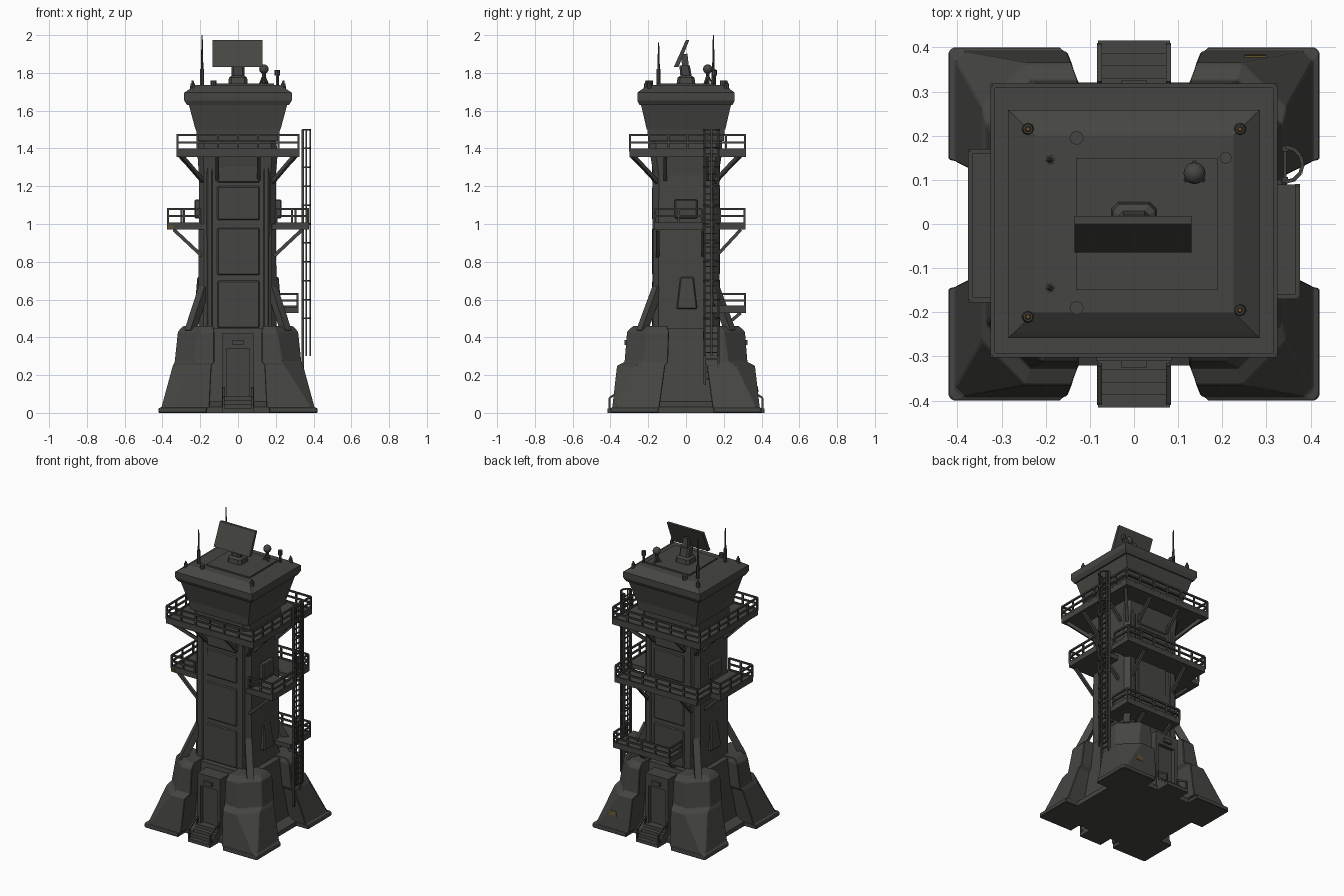
import bpy, bmesh
from math import sin, cos, pi
from mathutils import Vector, Matrix

cube = bpy.data.objects.get("Cube")
if cube:
    bpy.data.objects.remove(cube)


def material(name, rgb):
    m = bpy.data.materials.new(name)
    m.use_nodes = True
    m.diffuse_color = (*rgb, 1)
    bsdf = m.node_tree.nodes["Principled BSDF"]
    bsdf.inputs["Base Color"].default_value = (*rgb, 1)
    bsdf.inputs["Roughness"].default_value = 0.9
    return m


STONE = material("dark grey concrete", (0.06, 0.06, 0.055))
METAL = material("dark grey metal", (0.055, 0.055, 0.05))
AMBER = material("dull amber", (0.13, 0.085, 0.03))


def finish(name, bm, mat=STONE, bevel=0, smooth=False):
    bmesh.ops.recalc_face_normals(bm, faces=bm.faces)
    me = bpy.data.meshes.new(name)
    bm.to_mesh(me)
    bm.free()
    me.materials.append(mat)
    ob = bpy.data.objects.new(name, me)
    bpy.context.collection.objects.link(ob)
    if bevel:
        mod = ob.modifiers.new("Bevel", "BEVEL")
        mod.width, mod.segments = bevel, 1
    if smooth:
        bpy.context.view_layer.objects.active = ob
        ob.select_set(True)
        bpy.ops.object.shade_smooth_by_angle()
        ob.select_set(False)


def rect(x0, x1, y0, y1, cut=0):
    """Rectangle outline, with optional cut corners."""
    if not cut:
        return [(x0, y0), (x1, y0), (x1, y1), (x0, y1)]
    c = cut
    return [(x0 + c, y0), (x1 - c, y0), (x1, y0 + c), (x1, y1 - c),
            (x1 - c, y1), (x0 + c, y1), (x0, y1 - c), (x0, y0 + c)]


def loft(bm, levels):
    """Solid through (z, outline) levels."""
    rings = [[bm.verts.new((x, y, z)) for x, y in pts] for z, pts in levels]
    n = len(rings[0])
    sides = []
    for a, b in zip(rings, rings[1:]):
        for i in range(n):
            j = (i + 1) % n
            sides.append(bm.faces.new((a[i], a[j], b[j], b[i])))
    bm.faces.new(rings[0][::-1])
    bm.faces.new(rings[-1])
    return sides


def box(bm, x0, x1, y0, y1, z0, z1):
    loft(bm, [(z0, rect(x0, x1, y0, y1)), (z1, rect(x0, x1, y0, y1))])


def bar(bm, p, q, r=0.0075, r2=None, sides=4):
    p, q = Vector(p), Vector(q)
    d = q - p
    m = Matrix.Translation((p + q) / 2) @ d.to_track_quat("Z", "Y").to_matrix().to_4x4()
    m = m @ Matrix.Rotation(pi / 4, 4, "Z")
    bmesh.ops.create_cone(bm, cap_ends=True, segments=sides, radius1=r,
                          radius2=r if r2 is None else r2, depth=d.length, matrix=m)


def railing(name, path, z, h=0.085):
    """Posts, two rails and a kick board along a path."""
    bm = bmesh.new()
    for a, b in zip(path, path[1:]):
        a, b = Vector((*a, z)), Vector((*b, z))
        n = max(1, round((b - a).length / 0.1))
        for i in range(n + 1):
            p = a.lerp(b, i / n)
            bar(bm, p, p + Vector((0, 0, h)))
        for f in (0.1, 0.55, 1):
            up = Vector((0, 0, h * f))
            bar(bm, a + up, b + up)
    finish(name, bm, METAL)


SIGNS = [(sx, sy) for sx in (-1, 1) for sy in (-1, 1)]

# Base: core, buttresses whose outer corner is cut more with height, struts
bm = bmesh.new()
loft(bm, [(0, rect(-.33, .33, -.32, .32)), (.03, rect(-.33, .33, -.32, .32)),
          (.06, rect(-.28, .28, -.25, .25)), (.45, rect(-.245, .245, -.21, .21))])
finish("base_core", bm)
for sx, sy in SIGNS:
    def pier(x0, x1, y0, y1, c):
        pts = [(x0, y0), (x1, y0), (x1, y1 - c), (x1 - c, y1), (x0, y1)]
        return [(sx * x, sy * y) for x, y in pts]
    bm = bmesh.new()
    loft(bm, [(0, pier(.165, .42, .145, .40, .01)), (.025, pier(.165, .42, .145, .40, .01)),
              (.03, pier(.15, .405, .14, .39, .02)), (.25, pier(.14, .345, .11, .365, .1)),
              (.27, pier(.125, .335, .095, .325, .1)), (.43, pier(.125, .318, .09, .312, .11)),
              (.46, pier(.13, .29, .1, .28, .1))])
    finish("corner_buttress", bm, bevel=.008)
    bm = bmesh.new()
    bar(bm, (sx * .255, sy * .235, .43), (sx * .18, sy * .15, .66), .03)
    finish("buttress_strut", bm)

# Doorways with steps and handrails on the front and back
for s in (-1, 1):
    def part(bm, x0, x1, y0, y1, z0, z1):
        box(bm, x0, x1, *sorted((s * y0, s * y1)), z0, z1)
    bm = bmesh.new()
    for sx in (-1, 1):
        part(bm, *sorted((sx * .06, sx * .085)), .18, .31, 0, .40)
    part(bm, -.085, .085, .18, .31, .34, .42)
    part(bm, -.06, .06, .18, .285, .08, .34)
    part(bm, -.03, .03, .3, .325, .36, .385)
    finish("door_portal", bm)
    bm = bmesh.new()
    for i in range(4):
        part(bm, -.082, .082, .2, .415 - i * .028, i * .022, i * .022 + .022)
    finish("door_steps", bm)
    bm = bmesh.new()
    for sx in (-.078, .078):
        bar(bm, (sx, s * .405, .02), (sx, s * .405, .08))
        bar(bm, (sx, s * .32, .08), (sx, s * .32, .13))
        bar(bm, (sx, s * .405, .08), (sx, s * .32, .13))
    finish("step_handrail", bm, METAL)

# Shaft with narrow cut corners, near-flush wall panels and pilasters
bm = bmesh.new()
loft(bm, [(.3, rect(-.21, .205, -.174, .174, .028)), (1.26, rect(-.207, .2, -.172, .172, .028)),
          (1.37, rect(-.215, .21, -.19, .19, .03)), (1.46, rect(-.205, .2, -.19, .19, .03))])
finish("shaft", bm)
bm = bmesh.new()
for s in (-1, 1):
    for z0, z1 in ((.45, .7), (.73, .98), (1.02, 1.2), (1.22, 1.36)):
        box(bm, -.11, .115, *sorted((s * .15, s * .179)), z0, z1)
    for x in (-.15, .15):
        bar(bm, (x, s * .163, .42), (x, s * .163, 1.36), .022)
    loft(bm, [(.55, rect(s * .19, s * .23, -.05, .06)), (.72, rect(s * .19, s * .215, -.03, .04))])
    box(bm, *sorted((s * .19, s * .23)), -.06, .06, 1.03, 1.13)
finish("wall_panels", bm, bevel=.006)

# Decks, railings and brackets
bm = bmesh.new()
box(bm, -.325, .325, -.3, .318, 1.355, 1.39)
finish("upper_deck", bm)
railing("upper_railing", rect(-.32, .32, -.297, .313) + [(-.32, -.297)], 1.385)
bm = bmesh.new()
box(bm, -.3, .31, .15, .315, .97, 1.0)
box(bm, -.375, -.18, -.175, .17, .97, 1.0)
box(bm, .18, .375, -.17, .09, .97, 1.0)
finish("middle_deck", bm)
railing("middle_railing", [(-.2, -.172), (-.37, -.172), (-.37, .165), (-.3, .165), (-.3, .31),
                           (.305, .31), (.305, .18)], .995)
railing("middle_side_railing", [(.2, -.165), (.37, -.165), (.37, .085)], .995)
bm = bmesh.new()
box(bm, -.1, .32, .16, .318, .53, .56)
box(bm, .18, .32, .1, .2, .53, .56)
finish("lower_deck", bm)
railing("lower_railing", [(-.095, .18), (-.095, .313), (.315, .313), (.315, .18)], .555, .075)

bm = bmesh.new()
for sx, sy in SIGNS:
    bar(bm, (sx * .18, sy * .15, 1.22), (sx * .3, sy * .28, 1.36), .014)
    bar(bm, (sx * .19, sy * .11, 1.23), (sx * .31, sy * .11, 1.36), .012)
    bar(bm, (sx * .11, sy * .16, 1.23), (sx * .11, sy * .29, 1.36), .012)
    bar(bm, (sx * .19, sy * .12 - .03, .83), (sx * .34, sy * .12 - .03, .97), .013)
for x in (-.16, .16):
    bar(bm, (x, .16, .83), (x, .29, .97), .012)
for x in (-.05, .16):
    bar(bm, (x, .16, .42), (x, .29, .53), .012)
finish("deck_brackets", bm)

# Caged ladder
bm = bmesh.new()
for y in (.1, .17):
    bar(bm, (.342, y, .15), (.342, y, 1.5), .009)
for i in range(38):
    z = .18 + i * .035
    bar(bm, (.342, .1, z), (.342, .17, z), .005)
arc = [(.342 + .04 * sin(a), .135 - .04 * cos(a)) for a in [i * pi / 6 for i in range(7)]]
for i in range(11):
    z = .5 + i * .1
    for a, b in zip(arc, arc[1:]):
        bar(bm, (*a, z), (*b, z), .006)
for x, y in arc[1::2]:
    bar(bm, (x, y, .3), (x, y, 1.5), .006)
finish("caged_ladder", bm, METAL)

# Control cab with recessed windows
bm = bmesh.new()
loft(bm, [(1.44, rect(-.215, .215, -.2, .2)), (1.5, rect(-.222, .222, -.205, .205))])
sides = loft(bm, [(1.5, rect(-.225, .225, -.208, .208)), (1.63, rect(-.26, .26, -.238, .238))])
bmesh.ops.inset_individual(bm, faces=sides, thickness=.022, depth=-.006)
loft(bm, [(1.63, rect(-.27, .27, -.246, .246)), (1.655, rect(-.285, .285, -.258, .258)),
          (1.695, rect(-.285, .285, -.258, .258)), (1.705, rect(-.27, .27, -.245, .245)),
          (1.735, rect(-.225, .225, -.2, .2))])
box(bm, -.13, .19, -.15, .15, 1.73, 1.745)
finish("cab_and_roof", bm)

# Radar panel on its pedestal
bm = bmesh.new()
loft(bm, [(1.74, rect(-.052, .052, -.05, .05, .015)), (1.775, rect(-.048, .048, -.045, .045, .015)),
          (1.785, rect(-.034, .034, -.03, .03, .01)), (1.84, rect(-.034, .034, -.035, .02, .01))])
finish("radar_pedestal", bm)
bm = bmesh.new()
loft(bm, [(1.83, rect(-.135, .13, -.065, -.04)), (1.975, rect(-.135, .13, .0, .018))])
bar(bm, (0, 0, 1.81), (0, -.01, 1.9), .025)
finish("radar_panel", bm)

# Whip aerials, sensor dome and roof lamps
bm = bmesh.new()
for y, top in ((-.145, 1.96), (.145, 2.0)):
    bar(bm, (-.19, y, 1.72), (-.19, y, 1.82), .011, sides=6)
    bar(bm, (-.19, y, 1.82), (-.19, y, top), .007, .003, sides=6)
finish("whip_aerials", bm, METAL)
bm = bmesh.new()
bmesh.ops.create_uvsphere(bm, u_segments=12, v_segments=8, radius=.025,
                          matrix=Matrix.Translation((.137, .115, 1.82)))
bar(bm, (.137, .115, 1.73), (.137, .115, 1.81), .01, sides=8)
for dx, dy in ((-.025, -.02), (.025, -.02), (0, .03)):
    bar(bm, (.137 + dx, .115 + dy, 1.73), (.137, .115, 1.79), .006)
bar(bm, (.208, .15, 1.72), (.208, .15, 1.79), .008, sides=8)
bar(bm, (.208, .15, 1.785), (.208, .15, 1.815), .014, sides=8)
finish("sensor_dome", bm, smooth=True)
for name, mat, r, z0, z1 in (("lamp_base", STONE, .016, 1.70, 1.745),
                             ("lamp_cap", AMBER, .007, 1.745, 1.76)):
    bm = bmesh.new()
    for x, y in ((-.24, .215), (.24, .215), (-.24, -.21), (.24, -.195)):
        bar(bm, (x, y, z0), (x, y, z1), r, r * .7, sides=8)
    finish(name, bm, mat)
bm = bmesh.new()
for y in (-.19, .195):
    bar(bm, (-.13, y, 1.72), (-.13, y, 1.76), .016, sides=8)
finish("roof_vents", bm)

# Small amber marker plates on a buttress and a deck edge
bm = bmesh.new()
loft(bm, [(.11, rect(.25, .3, .378, .384)), (.14, rect(.25, .3, .375, .381))])
box(bm, -.372, -.345, -.178, -.174, .975, .992)
finish("marker_plates", bm, AMBER)
